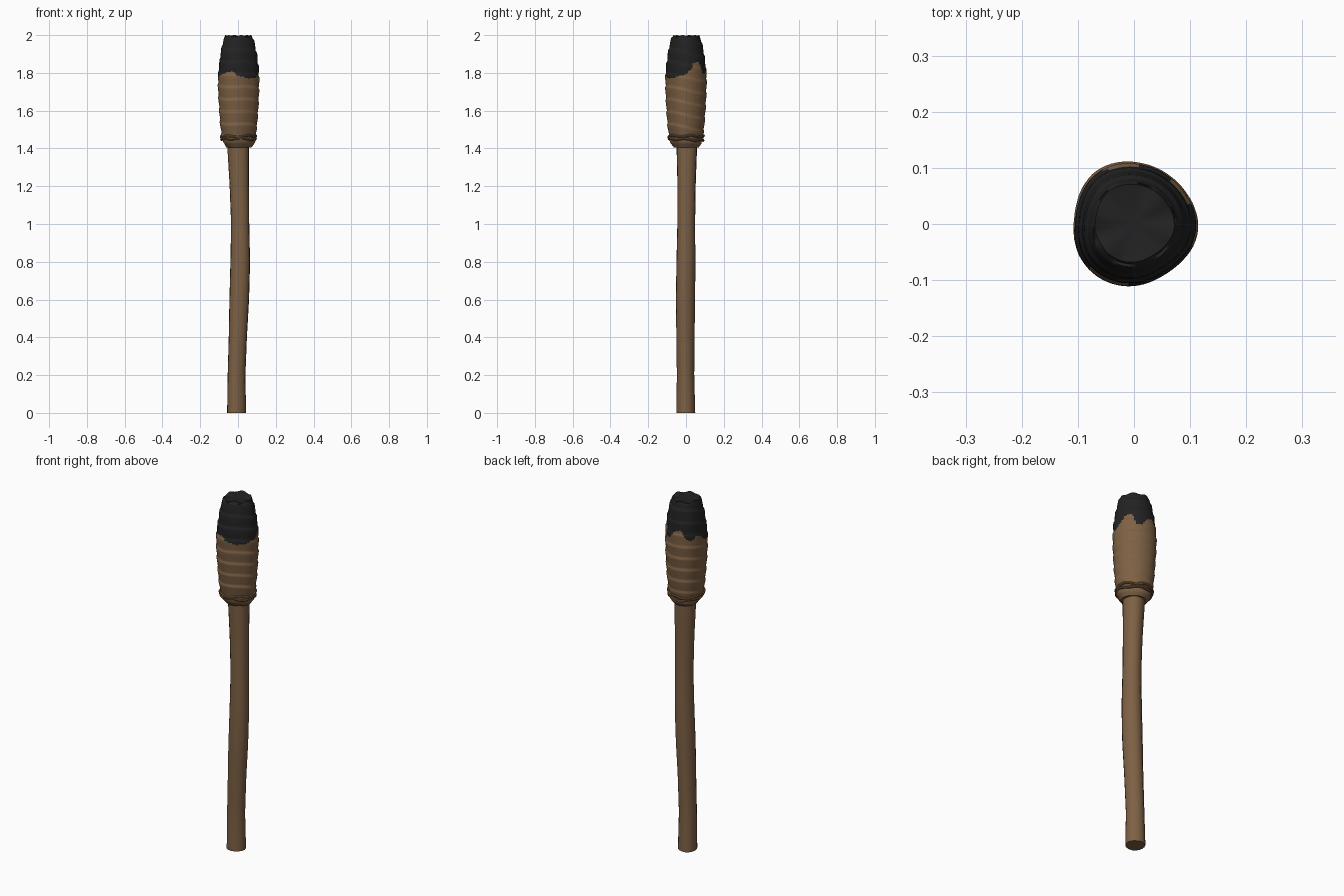
import bpy, bmesh, math

if "Cube" in bpy.data.objects:
    bpy.data.objects.remove(bpy.data.objects["Cube"])

TAU = math.tau


def mat(name, col):
    m = bpy.data.materials.new(name)
    m.diffuse_color = (*col, 1)
    m.use_nodes = True
    m.node_tree.nodes["Principled BSDF"].inputs["Base Color"].default_value = m.diffuse_color
    return m


BROWN = mat("brown wood and cloth", (0.205, 0.118, 0.058))
CHAR = mat("charred black", (0.016, 0.016, 0.016))


def lerp(table, z):
    for a, b in zip(table, table[1:]):
        if z <= b[0]:
            t = max(0, (z - a[0]) / (b[0] - a[0]))
            return [p + (q - p) * t for p, q in zip(a[1:], b[1:])]
    return table[-1][1:]


def loft(name, n, rows, point, mats, pick=None, closed=False, dip=0.0, angle=40):
    """Skin rings of n points; point(row, angle) gives each position."""
    bm = bmesh.new()
    rings = [[bm.verts.new(point(r, TAU * i / n)) for i in range(n)] for r in rows]
    pairs = list(zip(rings, rings[1:]))
    if closed:
        pairs.append((rings[-1], rings[0]))
    for a, b in pairs:
        for i in range(n):
            j = (i + 1) % n
            bm.faces.new((a[i], a[j], b[j], b[i]))
    if not closed:
        for ring, d in ((rings[0], 0), (rings[-1], dip)):
            c = sum((v.co for v in ring), ring[0].co * 0) / n
            c.z -= d
            cv = bm.verts.new(c)
            for i in range(n):
                bm.faces.new((ring[i], ring[(i + 1) % n], cv))
    bmesh.ops.recalc_face_normals(bm, faces=bm.faces[:])
    if pick:
        for f in bm.faces:
            f.material_index = pick(f.calc_center_median())
    me = bpy.data.meshes.new(name)
    bm.to_mesh(me)
    bm.free()
    ob = bpy.data.objects.new(name, me)
    bpy.context.collection.objects.link(ob)
    for m in mats:
        me.materials.append(m)
    bpy.ops.object.select_all(action='DESELECT')
    ob.select_set(True)
    bpy.context.view_layer.objects.active = ob
    bpy.ops.object.shade_smooth_by_angle(angle=math.radians(angle))
    return ob


# Bent wooden handle: z, centre x, centre y, radius x, radius y
HANDLE = [(0, -.009, -.001, .050, .050), (.2, -.009, -.003, .047, .046),
          (.4, -.002, -.004, .048, .048), (.6, .006, -.004, .052, .051),
          (.8, .012, -.002, .052, .050), (1.0, .012, 0, .048, .047),
          (1.2, .008, .002, .051, .048), (1.43, .002, .004, .058, .055)]


def handle_pt(z, a):
    cx, cy, rx, ry = lerp(HANDLE, z)
    k = 1 + .03 * math.cos(3 * a + z * 2)
    return (cx + rx * k * math.cos(a), cy + ry * k * math.sin(a), z)


loft("handle", 16, [1.43 * i / 28 for i in range(29)], handle_pt, [BROWN])

# Cloth-wrapped head: z, centre x, radius
HEAD = [(1.405, .004, .066), (1.43, .002, .083), (1.46, 0, .089), (1.52, 0, .097),
        (1.6, 0, .103), (1.7, -.001, .108), (1.77, -.001, .109), (1.83, 0, .105),
        (1.9, 0, .096), (1.95, 0, .086), (1.98, 0, .078), (2.0, 0, .070)]


def lump(a):
    return 1 + .035 * math.cos(3 * a + .15) + .008 * math.cos(5 * a + 1)


def head_pt(z, a):
    cx, r = lerp(HEAD, z)
    # Spiral cloth bands, each overlapping the next with an upward lip
    s = (z / .066 + a / TAU + .12 * math.sin(2 * a)) % 1
    saw = s / .85 if s < .85 else (1 - s) / .15
    r = r * lump(a) + .005 * (saw - .5)
    if z > 1.99:
        z -= .004 * (1 + math.sin(6 * a))
    return (cx + r * math.cos(a), r * math.sin(a), z)


# Ragged edge of the burnt part: angle in degrees, height
EDGE = [(0, 1.79), (18, 1.83), (22, 1.85), (45, 1.86), (55, 1.80), (75, 1.80),
        (90, 1.84), (110, 1.85), (125, 1.81), (140, 1.79), (155, 1.82), (175, 1.80),
        (195, 1.77), (215, 1.79), (235, 1.80), (255, 1.81), (268, 1.785), (285, 1.78),
        (300, 1.77), (325, 1.775), (345, 1.785), (360, 1.79)]


def burnt(c):
    a = math.degrees(math.atan2(c.y, c.x)) % 360
    return int(c.z > lerp(EDGE, a)[0])


loft("wrapped_head", 72, [1.405 + .595 * i / 100 for i in range(101)], head_pt,
     [BROWN, CHAR], burnt, dip=.008, angle=50)


# Wavy cords tied round the base of the head
def cord(name, z0, radius, thick, phase, tilt):
    def pt(t, b):
        r = radius * (1 + .03 * math.cos(3 * t + .15)) + thick * math.cos(b)
        z = z0 + .004 * math.sin(5 * t + phase) + tilt * math.cos(t + phase)
        return (r * math.cos(t), r * math.sin(t), z + thick * math.sin(b))
    loft(name, 8, [TAU * i / 48 for i in range(48)], pt, [BROWN], closed=True)


cord("upper_cord", 1.464, .092, .007, 0, .002)
cord("lower_cord", 1.449, .090, .007, 2, .004)
